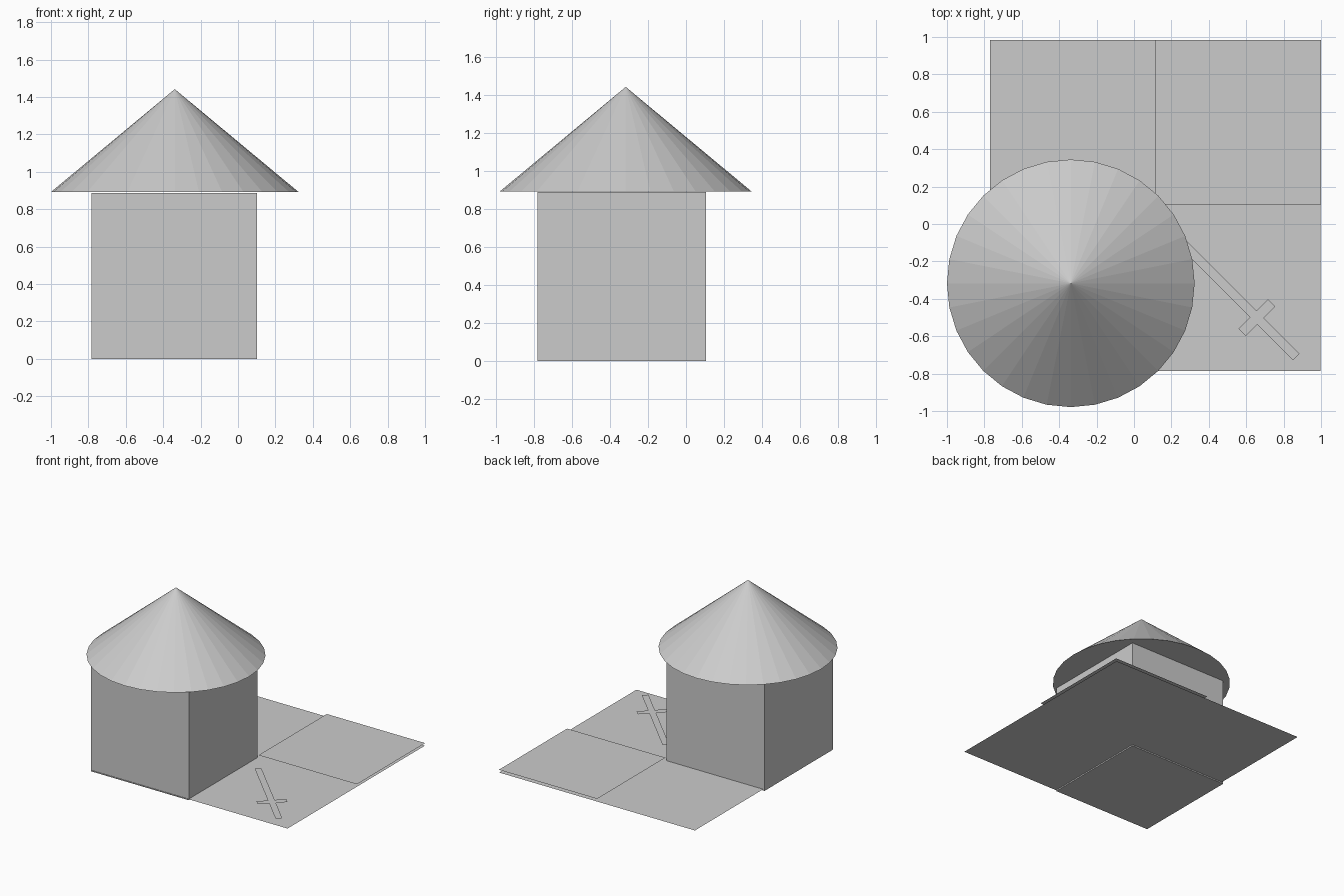
import bpy
import math

if "Cube" in bpy.data.objects:
    bpy.data.objects.remove(bpy.data.objects["Cube"])


def flat_shape(name, points, z):
    """Single upward-facing polygon with no thickness."""
    mesh = bpy.data.meshes.new(name)
    mesh.from_pydata([(x, y, z) for x, y in points], [], [range(len(points))])
    obj = bpy.data.objects.new(name, mesh)
    bpy.context.collection.objects.link(obj)
    return obj


def rectangle(name, x0, x1, y0, y1, z):
    return flat_shape(name, [(x0, y0), (x1, y0), (x1, y1), (x0, y1)], z)


# Square house body
wall, height = 0.885, 0.888
bpy.ops.mesh.primitive_cube_add(size=1, location=(-0.34, -0.338, height / 2))
house = bpy.context.object
house.name = "house_body"
house.scale = (wall, wall, height)

# Conical roof with flat facets
bpy.ops.mesh.primitive_cone_add(vertices=32, radius1=0.662, depth=0.55,
                                location=(-0.338, -0.317, 0.892 + 0.275))
bpy.context.object.name = "roof"

# Ground sheet and the raised plot in its back right corner
rectangle("ground_sheet", -0.77, 0.997, -0.785, 0.985, 0.01)
rectangle("corner_plot", 0.112, 1.0, 0.105, 0.985, 0.032)

# Flat cross marker, drawn along its own length then turned 45 degrees
w, arm = 0.025, 0.112
start, end, bar0, bar1 = 0.23, 1.117, 0.792, 0.845
outline = [(start, -w), (bar0, -w), (bar0, -arm), (bar1, -arm), (bar1, -w), (end, -w),
           (end, w), (bar1, w), (bar1, arm), (bar0, arm), (bar0, w), (start, w)]
marker = flat_shape("cross_marker", outline, 0.03)
marker.location = (0.078, 0.078, 0)
marker.rotation_euler.z = -math.pi / 4
